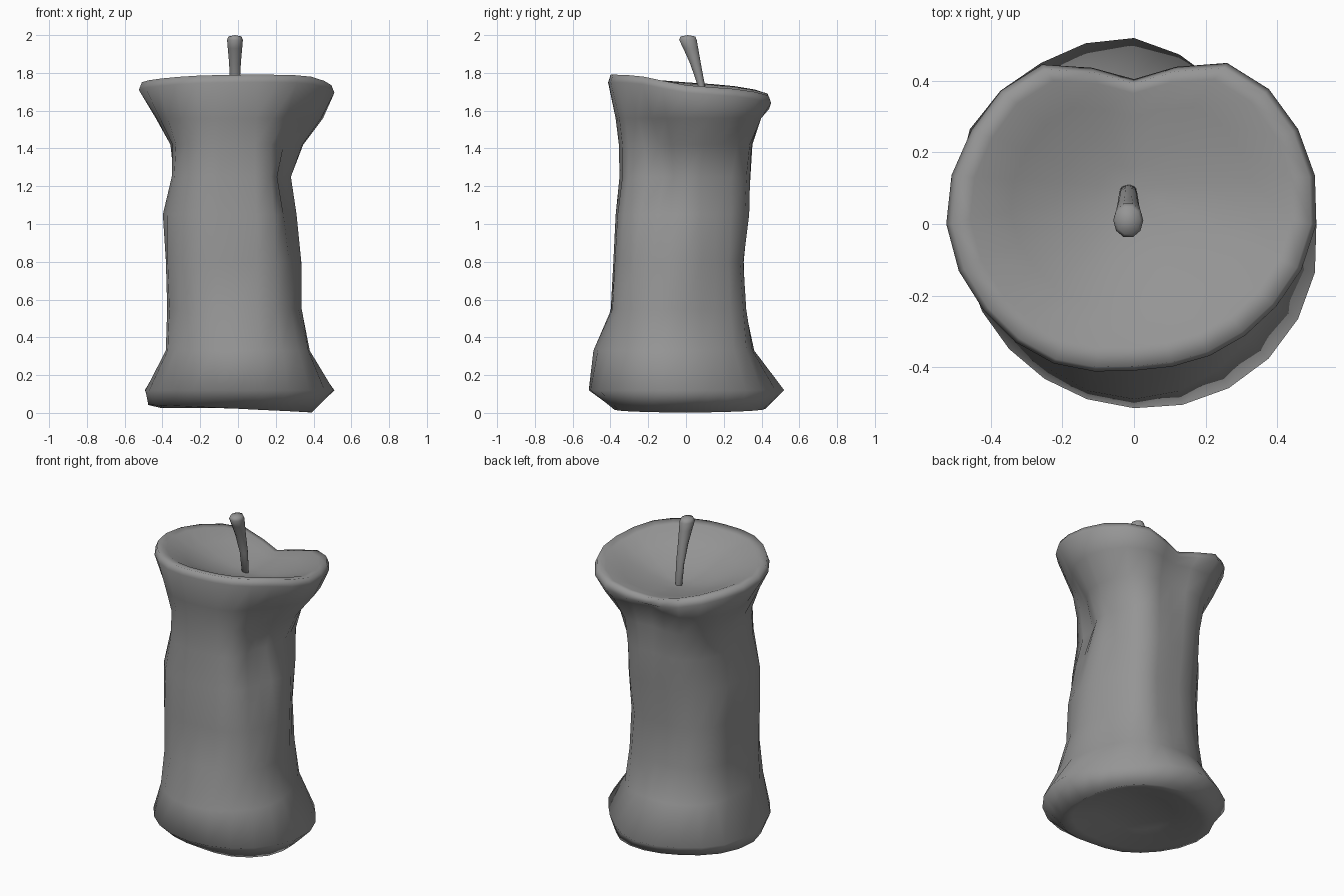
import bpy, bmesh, math
from mathutils import Vector

if "Cube" in bpy.data.objects:
    bpy.data.objects.remove(bpy.data.objects["Cube"])

N = 24          # sides of the core
KEYS = 12       # control radii per ring, every 30 degrees from +x

grey = bpy.data.materials.new("grey")
grey.diffuse_color = (.3, .3, .3, 1)
grey.use_nodes = True
grey.node_tree.nodes["Principled BSDF"].inputs["Base Color"].default_value = grey.diffuse_color


def spread(vals):
    """Periodic Catmull-Rom from 12 control values to N values."""
    out = []
    for i in range(N):
        f = i * KEYS / N
        k, t = int(f), f - int(f)
        a, b, c, d = (vals[(k + j) % KEYS] for j in (-1, 0, 1, 2))
        out.append(b + 0.5 * t * (c - a + t * (2*a - 5*b + 4*c - d + t * (3*(b - c) + d - a))))
    return out


def ring(radii, zs, centre=(0, 0), squash=1):
    pts = []
    n = len(radii)
    for i, (r, z) in enumerate(zip(radii, zs)):
        a = 2 * math.pi * i / n
        pts.append(Vector((centre[0] + r * math.cos(a), centre[1] + r * squash * math.sin(a), z)))
    return pts


def skin(name, rings, start, end):
    """Loft rings bottom to top and close with a fan to each end point."""
    bm = bmesh.new()
    rows = [[bm.verts.new(p) for p in r] for r in rings]
    n = len(rows[0])
    for lo, hi in zip(rows, rows[1:]):
        for i in range(n):
            j = (i + 1) % n
            bm.faces.new((lo[i], lo[j], hi[j], hi[i]))
    s, e = bm.verts.new(start), bm.verts.new(end)
    for i in range(n):
        j = (i + 1) % n
        bm.faces.new((s, rows[0][j], rows[0][i]))
        bm.faces.new((e, rows[-1][i], rows[-1][j]))
    bmesh.ops.recalc_face_normals(bm, faces=bm.faces)
    for f in bm.faces:
        f.smooth = True
    mesh = bpy.data.meshes.new(name)
    bm.to_mesh(mesh)
    bm.free()
    mesh.materials.append(grey)
    ob = bpy.data.objects.new(name, mesh)
    bpy.context.collection.objects.link(ob)
    return ob


# Bitten fruit core: height and radii around each section
base = [.39, .40, .42, .42, .43, .47, .475, .44, .41, .38, .41, .42]
sections = [
    (0.12, [.51, .45, .46, .52, .52, .53, .49, .49, .50, .515, .53, .53]),
    (0.33, [.36, .35, .37, .36, .39, .40, .37, .43, .47, .49, .47, .43]),
    (0.55, [.33, .31, .35, .31, .35, .38, .36, .42, .43, .395, .41, .37]),
    (0.80, [.335, .31, .33, .30, .34, .37, .36, .43, .42, .38, .40, .36]),
    (1.05, [.31, .31, .36, .33, .36, .38, .39, .43, .41, .365, .38, .30]),
    (1.25, [.28, .30, .37, .33, .38, .37, .34, .39, .39, .34, .35, .24]),
    (1.42, [.34, .37, .39, .335, .40, .40, .345, .38, .39, .345, .35, .28]),
    (1.56, [.44, .48, .46, .36, .46, .47, .43, .43, .41, .365, .37, .36]),
]
rim = spread([.51, .53, .52, .405, .515, .525, .525, .485, .45, .41, .425, .46])
rim_z = spread([1.735, 1.715, 1.68, 1.63, 1.69, 1.73, 1.75, 1.77, 1.785, 1.79, 1.79, 1.78])

angles = [2 * math.pi * i / N for i in range(N)]
rings = [ring([r * .5 for r in spread(base)], [.07] * N),
         ring([r * .85 for r in spread(base)], [.025] * N),
         ring(spread(base), [.022 - .02 * math.cos(a) for a in angles])]
rings += [ring(spread(r), [z] * N) for z, r in sections]
rings.append(ring(rim, [z - .04 for z in rim_z]))
rings.append(ring([r * .97 for r in rim], rim_z))

# Hollow around the stem, with a broad rounded lip
for scale, depth in ((.87, .06), (.65, .42), (.4, .76), (.18, .95)):
    off = 1 - scale
    rings.append(ring([r * scale for r in rim],
                      [z + (1.60 - z) * depth for z in rim_z], (-.01 * off, .10 * off)))
skin("fruit_core", rings, (0, 0, .09), (-.01, .10, 1.597))

# Stem, leaning to the front and thicker at the tip
path = [(1.56, .10, .022), (1.73, .082, .026), (1.85, .05, .031),
        (1.93, .025, .038), (1.975, .01, .042), (1.993, .01, .034)]
stem = [ring([r] * 10, [z] * 10, (-.016, y), .5 + .7 * (z - 1.56) / .435) for z, y, r in path]
skin("stem", stem, (-.01, .11, 1.55), (-.016, .01, 2.0))
